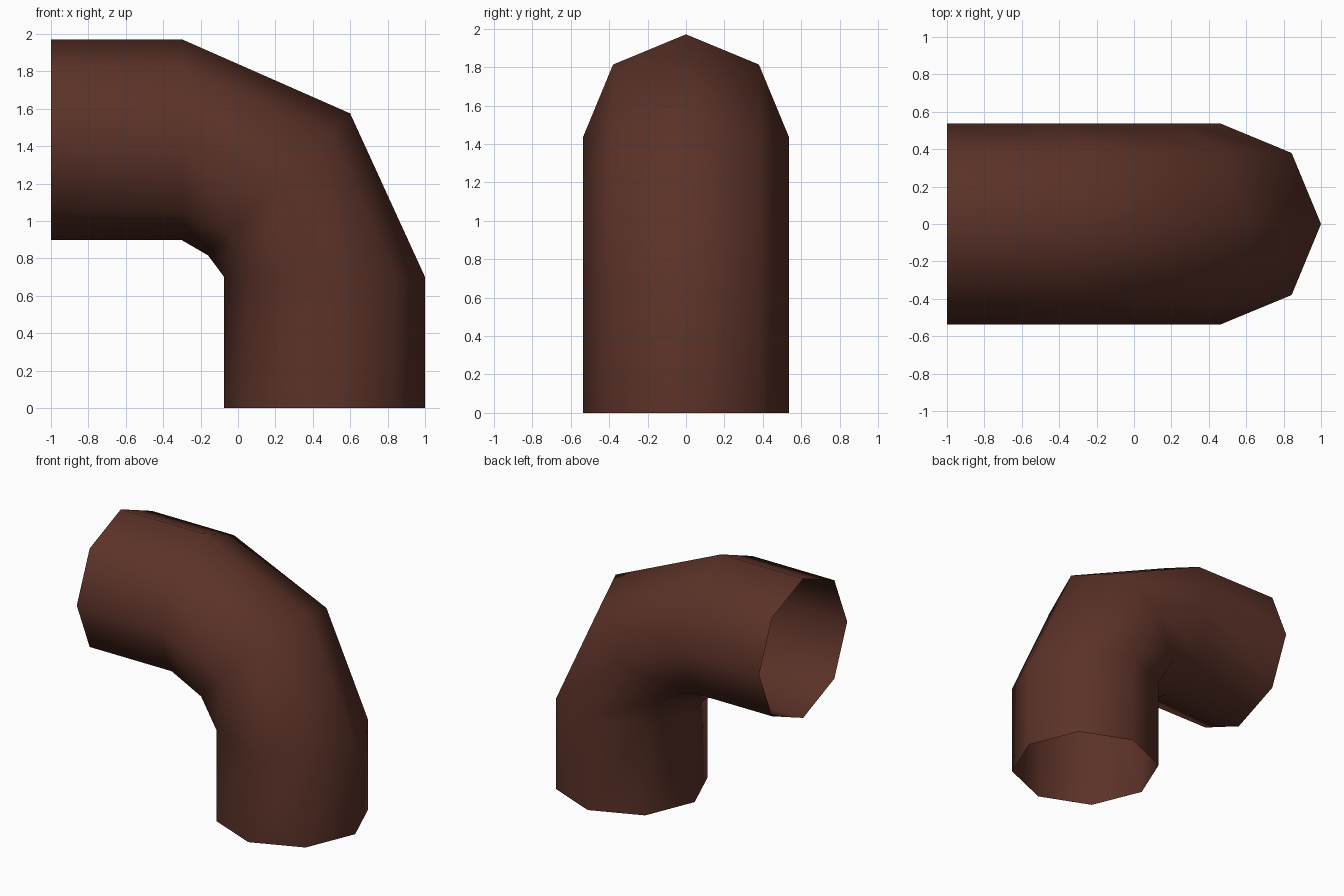
import bpy, bmesh, math
from mathutils import Vector

if "Cube" in bpy.data.objects:
    bpy.data.objects.remove(bpy.data.objects["Cube"])

SIDES, RADIUS = 8, 0.537

# Path of the elbow: (x, z, tilt of the ring in degrees)
path = [
    (0.463, 0.0, 0),
    (0.463, 0.70, 0),
    (0.22, 1.195, 45),
    (-0.30, 1.434, 90),
    (-1.0, 1.434, 90),
]

bm = bmesh.new()
rings = []
for x, z, tilt in path:
    t = math.radians(tilt)
    across = Vector((math.cos(t), 0, math.sin(t)))
    ring = []
    for i in range(SIDES):
        a = 2 * math.pi * i / SIDES
        p = Vector((x, 0, z)) + across * RADIUS * math.cos(a)
        p.y = RADIUS * math.sin(a)
        ring.append(bm.verts.new(p))
    rings.append(ring)

# Open-ended pipe wall
for low, high in zip(rings, rings[1:]):
    for i in range(SIDES):
        j = (i + 1) % SIDES
        bm.faces.new((low[i], low[j], high[j], high[i])).smooth = True

mesh = bpy.data.meshes.new("pipe_elbow")
bm.to_mesh(mesh)
bm.free()

brown = bpy.data.materials.new("rust_brown")
brown.diffuse_color = (0.105, 0.032, 0.021, 1)
brown.use_nodes = True
brown.node_tree.nodes["Principled BSDF"].inputs["Base Color"].default_value = brown.diffuse_color
mesh.materials.append(brown)

pipe = bpy.data.objects.new("pipe_elbow", mesh)
bpy.context.collection.objects.link(pipe)
